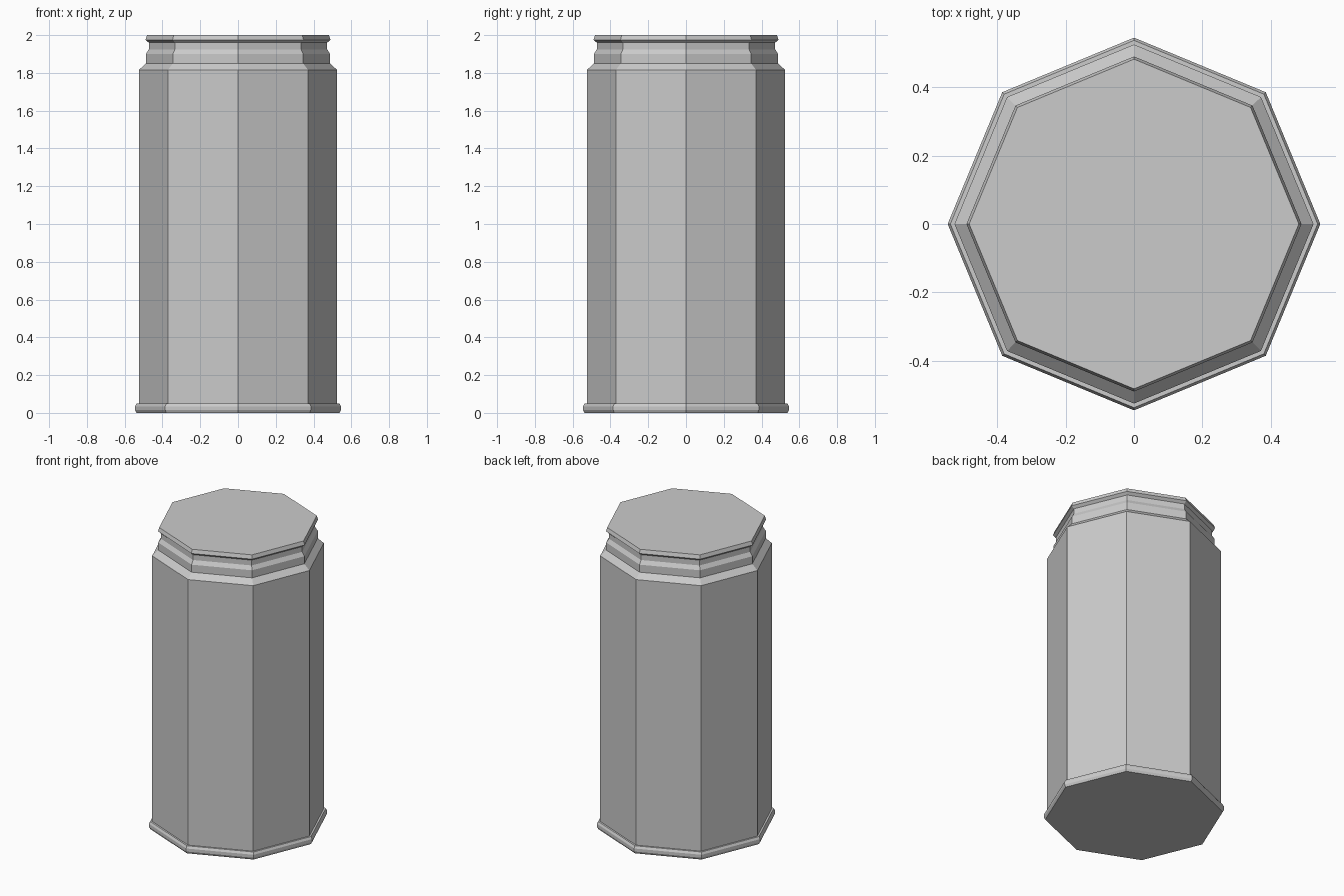
import bpy, bmesh, math

cube = bpy.data.objects.get("Cube")
if cube:
    bpy.data.objects.remove(cube, do_unlink=True)

SIDES = 8

# One plain grey for the whole can
grey = bpy.data.materials.new("plain_grey")
grey.use_nodes = True
colour = (0.6, 0.6, 0.6, 1)
grey.diffuse_color = colour
grey.node_tree.nodes["Principled BSDF"].inputs["Base Color"].default_value = colour

# Outline as (radius, height): base rim, body, shoulder, neck, groove, lid rim
profile = [
    (0.537, 0.0), (0.545, 0.015), (0.545, 0.035), (0.537, 0.05), (0.525, 0.05),
    (0.525, 1.815), (0.488, 1.85), (0.488, 1.90), (0.472, 1.925),
    (0.472, 1.96), (0.49, 1.975), (0.482, 2.0),
]


def lathe(name, outline, material):
    """Spin an outline into a closed, flat-faced prism stack."""
    bm = bmesh.new()
    rings = []
    for radius, z in outline:
        angles = [math.tau * i / SIDES for i in range(SIDES)]
        rings.append([bm.verts.new((radius * math.cos(a), radius * math.sin(a), z))
                      for a in angles])
    for low, high in zip(rings, rings[1:]):
        for i in range(SIDES):
            j = (i + 1) % SIDES
            bm.faces.new((low[i], low[j], high[j], high[i]))
    bm.faces.new(rings[0][::-1])
    bm.faces.new(rings[-1])
    mesh = bpy.data.meshes.new(name)
    bm.to_mesh(mesh)
    bm.free()
    mesh.materials.append(material)
    obj = bpy.data.objects.new(name, mesh)
    bpy.context.collection.objects.link(obj)
    return obj


lathe("can_body", profile, grey)
